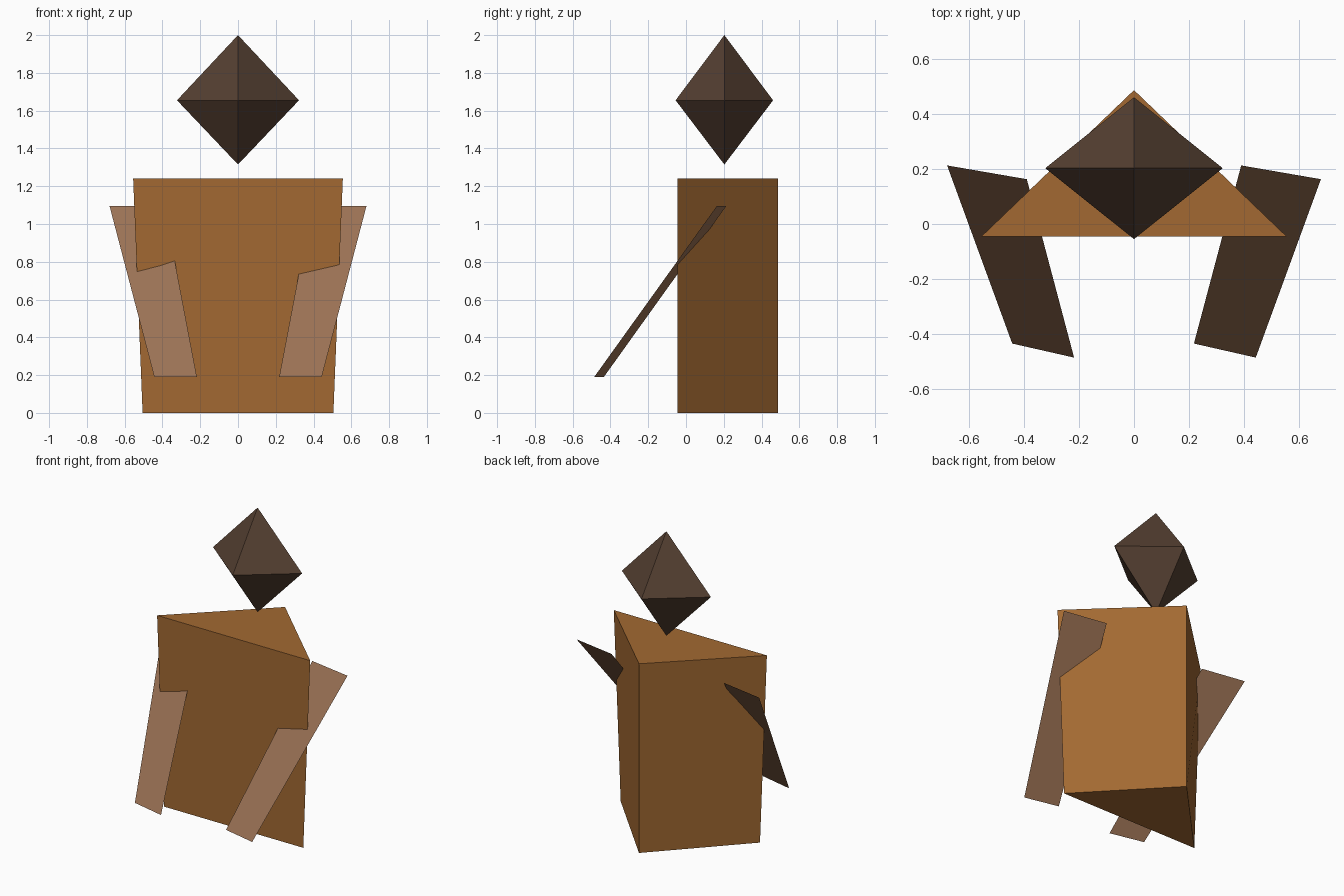
import bpy

if "Cube" in bpy.data.objects:
    bpy.data.objects.remove(bpy.data.objects["Cube"])


def material(name, hex_code):
    """Flat colour from an sRGB hex code, stored as linear values."""
    srgb = [int(hex_code[i:i + 2], 16) / 255 for i in (0, 2, 4)]
    lin = [c / 12.92 if c <= 0.04045 else ((c + 0.055) / 1.055) ** 2.4 for c in srgb]
    mat = bpy.data.materials.new(name)
    mat.diffuse_color = (*lin, 1.0)
    mat.use_nodes = True
    mat.node_tree.nodes["Principled BSDF"].inputs["Base Color"].default_value = mat.diffuse_color
    return mat


def build(name, verts, faces, mat):
    mesh = bpy.data.meshes.new(name)
    mesh.from_pydata(verts, [], faces)
    mesh.materials.append(mat)
    obj = bpy.data.objects.new(name, mesh)
    bpy.context.collection.objects.link(obj)
    return obj


body_brown = material("warm_brown", "A26932")
head_brown = material("dark_brown", "543F31")
arm_brown = material("dusty_brown", "9A7154")

# Body: triangular prism, slightly wider at the top
body = []
for half, z in ((0.505, 0.0), (0.555, 1.24)):
    body += [(-half, -0.045, z), (half, -0.045, z), (0, 0.487, z)]
build("body", body,
      [(2, 1, 0), (3, 4, 5), (0, 1, 4, 3), (1, 2, 5, 4), (2, 0, 3, 5)], body_brown)

# Head: floating octahedron
cy, cz = 0.203, 1.655
ring = [(-0.323, cy, cz), (0, -0.055, cz), (0.323, cy, cz), (0, 0.461, cz)]
head_faces = []
for i in range(4):
    j = (i + 1) % 4
    head_faces += [(i, j, 4), (j, i, 5)]
build("head", ring + [(0, cy, 2.0), (0, cy, 1.315)], head_faces, head_brown)

# Arms: thin slanted sheets, both skewed the same way in depth
for name, (top_l, top_r, low_l, low_r) in (
        ("left_arm", (-0.68, -0.39, -0.443, -0.218)),
        ("right_arm", (0.39, 0.68, 0.218, 0.443))):
    build(name, [(low_l, -0.435, 0.19), (low_r, -0.486, 0.19),
                 (top_r, 0.163, 1.095), (top_l, 0.213, 1.095)],
          [(0, 1, 2, 3)], arm_brown)
